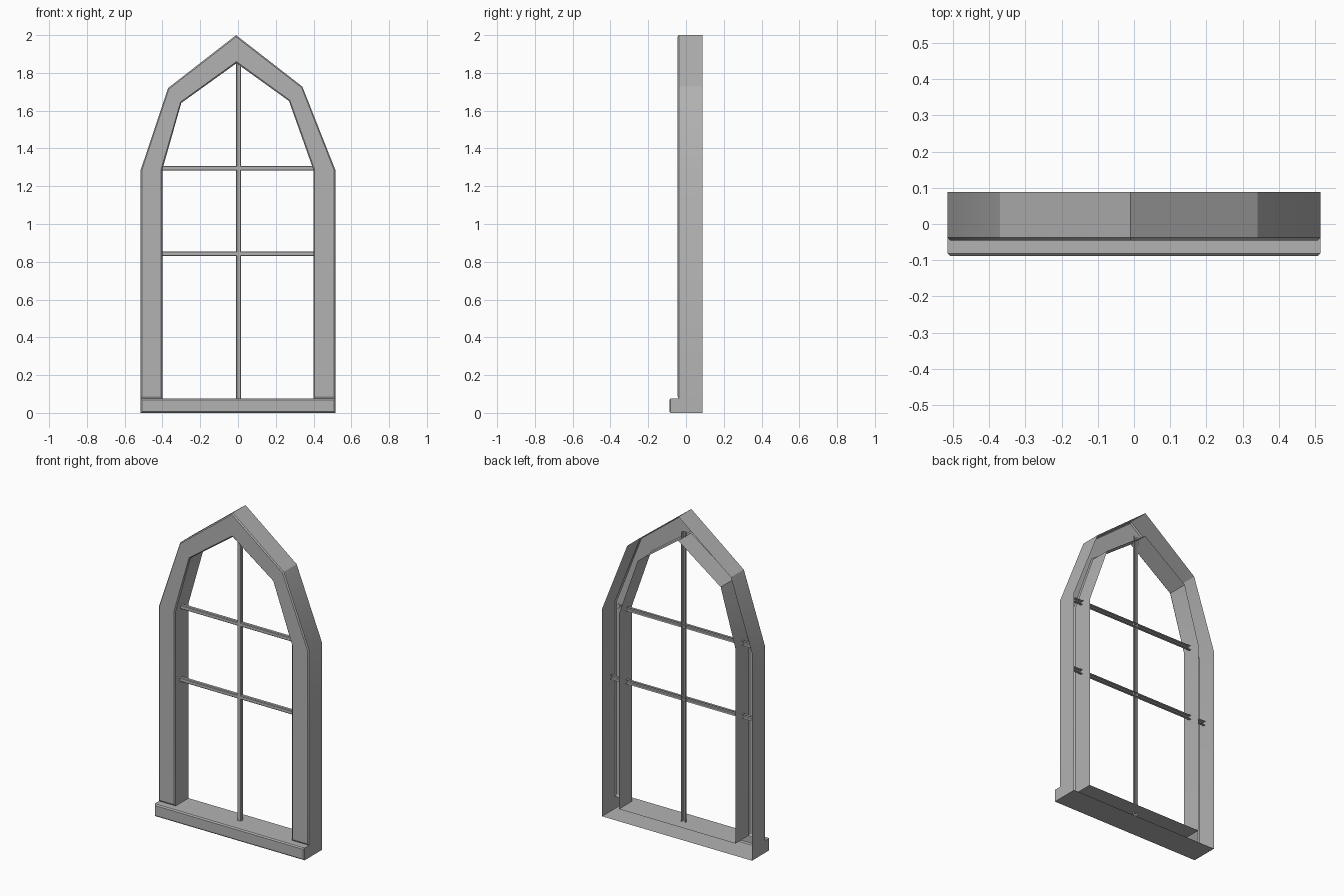
import bpy, bmesh
from mathutils import Vector

if "Cube" in bpy.data.objects:
    bpy.data.objects.remove(bpy.data.objects["Cube"])

BACK, FACE, SILL_FRONT = 0.088, -0.045, -0.088
SILL_TOP, CHAMFER = 0.076, 0.007

grey = bpy.data.materials.new("dark_grey")
grey.diffuse_color = (0.45, 0.45, 0.45, 1)
grey.use_nodes = True
grey.node_tree.nodes["Principled BSDF"].inputs["Base Color"].default_value = grey.diffuse_color


def finish(name, bm):
    bmesh.ops.recalc_face_normals(bm, faces=bm.faces)
    mesh = bpy.data.meshes.new(name)
    bm.to_mesh(mesh)
    bm.free()
    mesh.materials.append(grey)
    obj = bpy.data.objects.new(name, mesh)
    bpy.context.collection.objects.link(obj)
    return obj


def skin(name, rows, feet=False):
    """Join matching rows of points with quads."""
    bm = bmesh.new()
    v = [[bm.verts.new(p) for p in row] for row in rows]
    for a, b in zip(v, v[1:]):
        for i in range(len(a) - 1):
            bm.faces.new((a[i], a[i + 1], b[i + 1], b[i]))
    if feet:
        for end in (0, -1):
            bm.faces.new([row[end] for row in v[1:5]])
    return finish(name, bm)


# Arched frame: hollow channel, open at the back, chamfered at the front
outer = [(-0.515, SILL_TOP), (-0.515, 1.287), (-0.37, 1.72), (-0.01, 2.0),
         (0.341, 1.727), (0.515, 1.287), (0.515, SILL_TOP)]
inner = [(-0.401, SILL_TOP), (-0.401, 1.287), (-0.3, 1.641), (-0.008, 1.851),
         (0.27, 1.651), (0.399, 1.287), (0.399, SILL_TOP)]
rows = []
for t, y in [(0, BACK), (0, FACE + CHAMFER), (0.06, FACE),
             (0.94, FACE), (1, FACE + CHAMFER), (1, BACK)]:
    row = [Vector((o[0] + t * (i[0] - o[0]), y, o[1] + t * (i[1] - o[1])))
           for o, i in zip(outer, inner)]
    if y == FACE:
        row[0].z += 0.012
        row[-1].z += 0.012
    rows.append(row)
frame = skin("arched_frame", rows, feet=True)

# Blend the gentle bends of the arch, keep the other edges sharp
bpy.context.view_layer.objects.active = frame
frame.select_set(True)
bpy.ops.object.shade_smooth_by_angle(angle=0.5)

# Sill: box with chamfered front, open at the back and under the posts
bm = bmesh.new()
bmesh.ops.create_cube(bm, size=1)
for v in bm.verts:
    v.co = Vector((v.co.x * 1.03, v.co.y * 2 * BACK, (v.co.z + 0.5) * SILL_TOP))
front = [e for e in bm.edges if all(v.co.y < 0 for v in e.verts)]
bmesh.ops.bevel(bm, geom=front, offset=CHAMFER, segments=1, affect='EDGES')
for co, no in [((0, FACE + CHAMFER, 0), (0, 1, 0)),
               ((-0.401, 0, 0), (1, 0, 0)), ((0.399, 0, 0), (1, 0, 0))]:
    bmesh.ops.bisect_plane(bm, geom=bm.verts[:] + bm.edges[:] + bm.faces[:],
                           plane_co=co, plane_no=no)
bmesh.ops.recalc_face_normals(bm, faces=bm.faces)
doomed = []
for f in bm.faces:
    c = f.calc_center_median()
    under_post = f.normal.z > 0.9 and abs(c.x) > 0.403 and c.y > FACE + CHAMFER
    if f.normal.y > 0.9 or under_post:
        doomed.append(f)
bmesh.ops.delete(bm, geom=doomed, context='FACES')
finish("sill", bm)

# Glazing bars: slim channels whose ends run into the hollow frame
section = [(-0.0125, 0.025), (-0.0125, 0.009), (-0.009, 0.005),
           (0.009, 0.005), (0.0125, 0.009), (0.0125, 0.025)]


def glazing_bar(name, start, end, centre, upright=False):
    rows = []
    for u, y in section:
        s = centre + u
        rows.append([(s, y, k) if upright else (k, y, s) for k in (start, end)])
    skin(name, rows)


glazing_bar("upright_bar", 0.06, 1.875, 0.003, upright=True)
glazing_bar("upper_crossbar", -0.455, 0.455, 1.295)
glazing_bar("lower_crossbar", -0.505, 0.505, 0.843)
